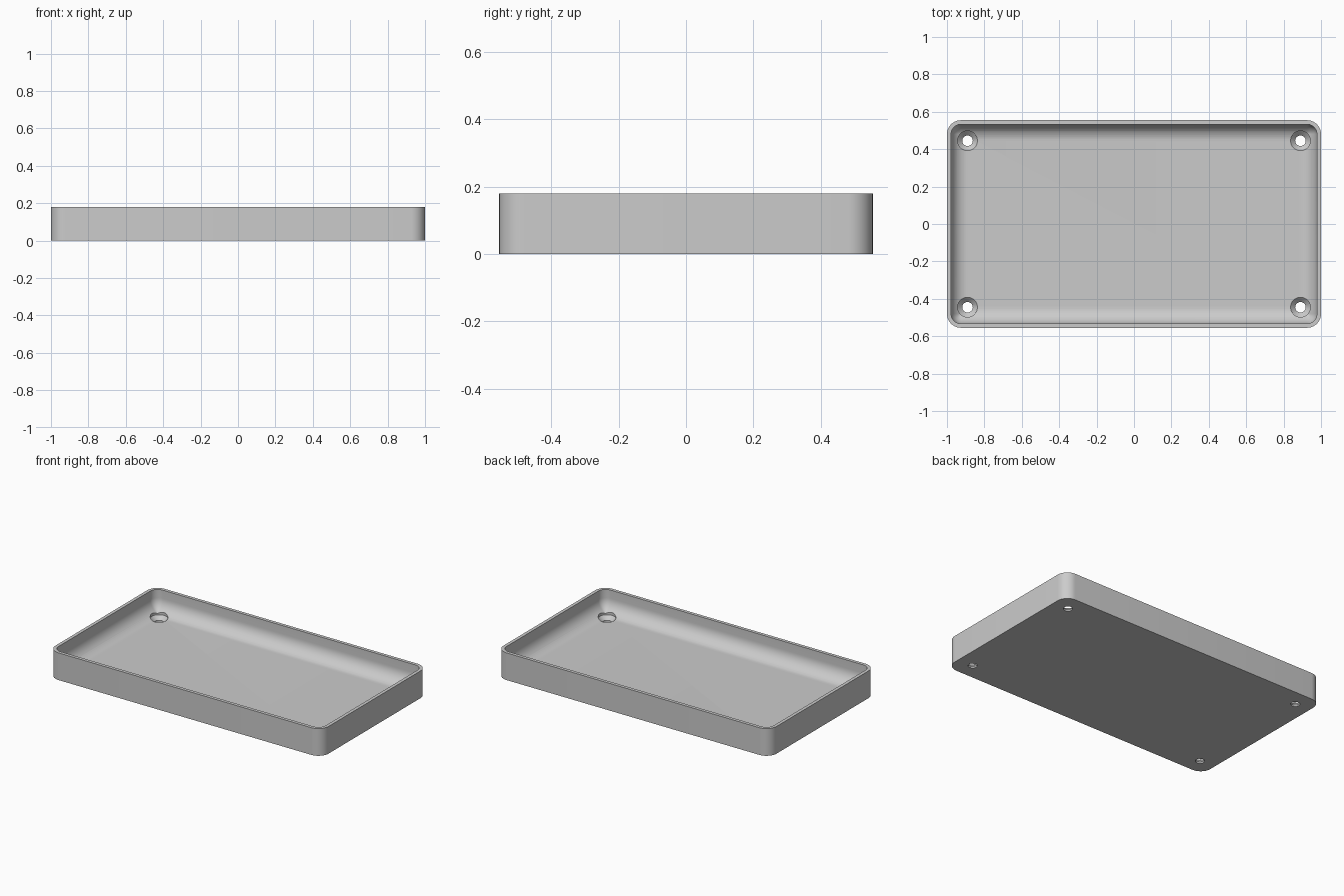
import bpy, bmesh
from math import sin, cos, pi, radians

if "Cube" in bpy.data.objects:
    bpy.data.objects.remove(bpy.data.objects["Cube"], do_unlink=True)

HALF_X, HALF_Y, HEIGHT = 1.0, 0.555, 0.18
CORNER, WALL, FLOOR, FILLET = 0.075, 0.022, 0.035, 0.09
HOLE_X, HOLE_Y = 0.89, 0.445

grey = bpy.data.materials.new("light grey")
grey.use_nodes = True
colour = (0.6, 0.6, 0.6, 1)
grey.diffuse_color = colour
grey.node_tree.nodes["Principled BSDF"].inputs["Base Color"].default_value = colour


def rounded_ring(bm, inset, z, steps=10):
    """Rounded rectangle outline, shrunk by an inset."""
    r = max(CORNER - inset, 0.005)
    ring = []
    for q, (sx, sy) in enumerate([(1, 1), (-1, 1), (-1, -1), (1, -1)]):
        for i in range(steps + 1):
            a = (q + i / steps) * pi / 2
            ring.append(bm.verts.new((sx * (HALF_X - inset - r) + r * cos(a),
                                      sy * (HALF_Y - inset - r) + r * sin(a), z)))
    return ring


def circle_ring(bm, x, y, r, z, steps=40):
    return [bm.verts.new((x + r * cos(2 * pi * i / steps),
                          y + r * sin(2 * pi * i / steps), z)) for i in range(steps)]


def loft(bm, rings):
    """Skin consecutive rings and cap both ends."""
    for a, b in zip(rings, rings[1:]):
        for i in range(len(a)):
            j = (i + 1) % len(a)
            bm.faces.new((a[i], a[j], b[j], b[i]))
    bm.faces.new(rings[0][::-1])
    bm.faces.new(rings[-1])


def finish(bm, name):
    bmesh.ops.recalc_face_normals(bm, faces=bm.faces)
    mesh = bpy.data.meshes.new(name)
    bm.to_mesh(mesh)
    bm.free()
    mesh.materials.append(grey)
    obj = bpy.data.objects.new(name, mesh)
    bpy.context.collection.objects.link(obj)
    return obj


# Tray shell: outer wall, rim, inner wall, filleted floor
bm = bmesh.new()
rings = [rounded_ring(bm, 0, 0), rounded_ring(bm, 0, HEIGHT), rounded_ring(bm, WALL, HEIGHT)]
for i in range(13):
    a = i / 12 * pi / 2
    rings.append(rounded_ring(bm, WALL + FILLET * (1 - cos(a)), FLOOR + FILLET * (1 - sin(a))))
loft(bm, rings)
tray = finish(bm, "tray")

# Countersunk screw holes in the four corners
bm = bmesh.new()
for x in (-HOLE_X, HOLE_X):
    for y in (-HOLE_Y, HOLE_Y):
        profile = [(0.028, -0.05), (0.028, 0.01), (0.053, FLOOR), (0.053, HEIGHT / 2)]
        loft(bm, [circle_ring(bm, x, y, r, z) for r, z in profile])
cutter = finish(bm, "screw_hole_cutter")
cutter.hide_render = True

cut = tray.modifiers.new("screw holes", "BOOLEAN")
cut.operation = "DIFFERENCE"
cut.solver = "EXACT"
cut.object = cutter
bpy.ops.object.select_all(action="DESELECT")
bpy.context.view_layer.objects.active = tray
tray.select_set(True)
bpy.ops.object.modifier_apply(modifier=cut.name)
bpy.data.objects.remove(cutter, do_unlink=True)
bpy.ops.object.shade_smooth_by_angle(angle=radians(30))
